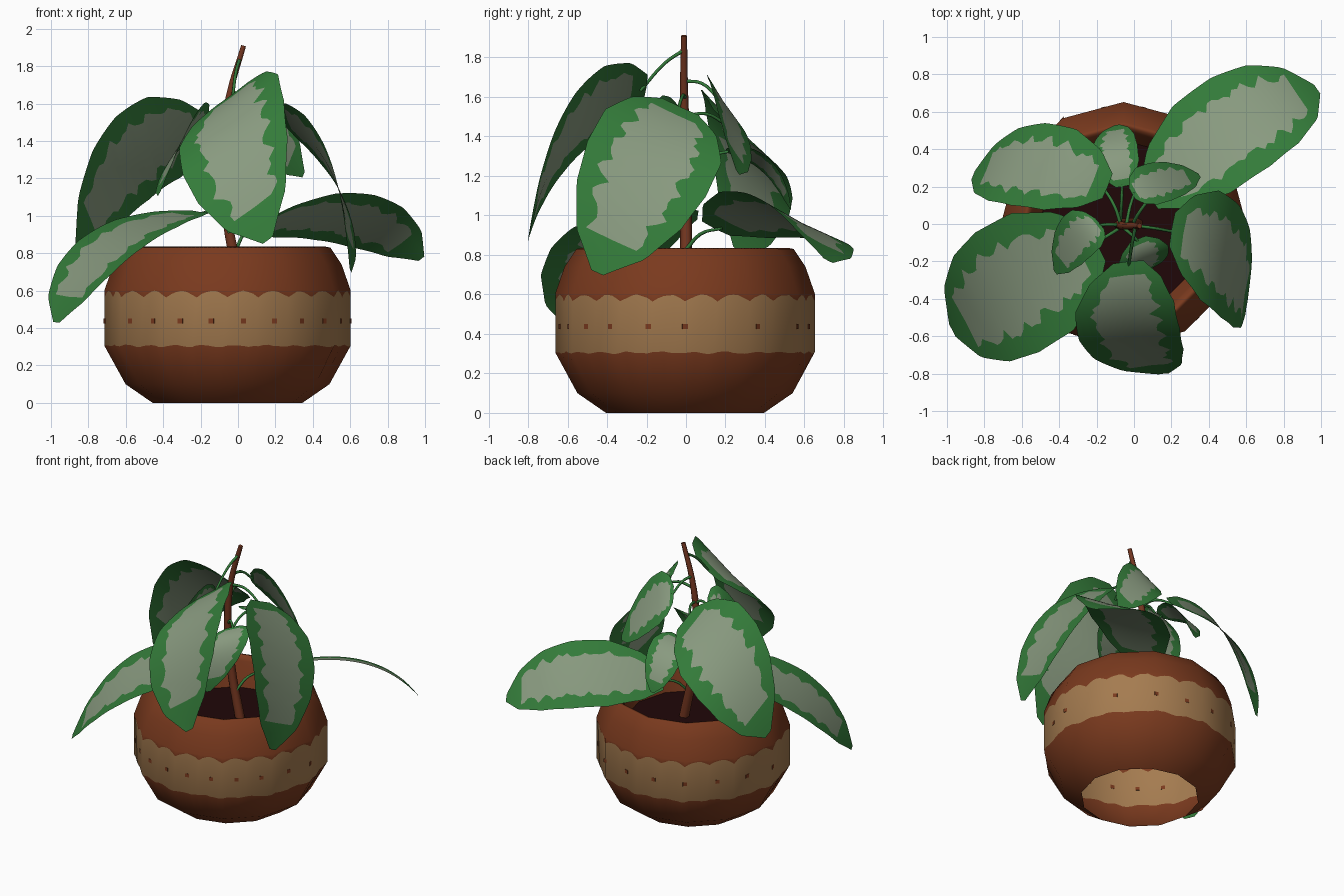
import bpy, bmesh, math, random
from mathutils import Vector, Matrix

random.seed(4)
if "Cube" in bpy.data.objects:
    bpy.data.objects.remove(bpy.data.objects["Cube"])


def material(name, rgb):
    m = bpy.data.materials.new(name)
    m.use_nodes = True
    m.diffuse_color = (*rgb, 1)
    node = m.node_tree.nodes["Principled BSDF"]
    node.inputs["Base Color"].default_value = (*rgb, 1)
    node.inputs["Roughness"].default_value = 0.9
    return m


CLAY = material("clay brown", (0.195, 0.042, 0.013))
TAN = material("tan band", (0.375, 0.2, 0.08))
SOIL = material("dark soil", (0.014, 0.002, 0.0025))
BARK = material("stem brown", (0.17, 0.036, 0.014))
GREEN = material("leaf green", (0.034, 0.2, 0.042))
PALE = material("leaf pale centre", (0.25, 0.325, 0.215))

POT = Vector((-0.056, -0.005, 0))


def finish(name, bm, mats, smooth=True):
    me = bpy.data.meshes.new(name)
    bm.to_mesh(me)
    bm.free()
    for m in mats:
        me.materials.append(m)
    for p in me.polygons:
        p.use_smooth = smooth
    ob = bpy.data.objects.new(name, me)
    bpy.context.collection.objects.link(ob)
    return ob


def facet(r, a):
    """Radius of a twelve-sided outline at angle a."""
    half = math.pi / 12
    return r * math.cos(half) / math.cos(a % (2 * half) - half)


# Pot wall: twelve-sided, open underneath, with a scalloped tan band
def make_pot():
    profile = [(0.40, 0), (0.545, 0.1), (0.657, 0.305), (0.657, 0.565), (0.657, 0.605),
               (0.61, 0.74), (0.55, 0.83), (0.525, 0.835), (0.50, 0.8), (0.45, 0.62)]
    n = 144
    bm = bmesh.new()
    rings, normals = [], []
    for i, (r, z) in enumerate(profile):
        r0, z0 = profile[max(i - 1, 0)]
        r1, z1 = profile[min(i + 1, len(profile) - 1)]
        ring = []
        for k in range(n):
            a = k * math.tau / n
            wave = 0
            if i == 2:
                wave = 0.005 * math.sin(24 * a) + random.uniform(-0.003, 0.003)
            if i == 3:
                wave = 0.033 * abs(math.sin(12 * a)) + random.uniform(-0.003, 0.003)
            rr = facet(r, a)
            ring.append(bm.verts.new(POT + Vector((rr * math.cos(a), rr * math.sin(a), z + wave))))
            normals.append(Vector(((z1 - z0) * math.cos(a), (z1 - z0) * math.sin(a), r0 - r1)).normalized())
        rings.append(ring)
    for i in range(len(rings) - 1):
        for k in range(n):
            j = (k + 1) % n
            f = bm.faces.new((rings[i][k], rings[i][j], rings[i + 1][j], rings[i + 1][k]))
            f.material_index = 1 if i == 2 else 0
    pot = finish("pot", bm, [CLAY, TAN])
    pot.data.normals_split_custom_set_from_vertices(normals)


make_pot()

# Soil
bm = bmesh.new()
bmesh.ops.create_circle(bm, cap_ends=True, segments=12, radius=0.46,
                        matrix=Matrix.Translation(POT + Vector((0, 0, 0.625))))
finish("soil", bm, [SOIL], False)

# Small square dots around the band, showing on both faces of the wall
bm = bmesh.new()
angles = [-144 + 15.4 * i for i in range(8)] + [-17, 0, 35] + [60 + 20 * i for i in range(7)]
for deg in angles:
    a = math.radians(deg)
    flat = (math.floor(deg / 30) + 0.5) * math.pi / 6
    rr = facet(0.657, a)
    place = (Matrix.Translation(POT + Vector((rr * math.cos(a), rr * math.sin(a), 0.437)))
             @ Matrix.Rotation(flat, 4, "Z") @ Matrix.Diagonal((0.004, 0.028, 0.026, 1)))
    bmesh.ops.create_cube(bm, size=1, matrix=place)
finish("band_dots", bm, [CLAY], False)


# Stem and stalks: tapered tubes along a path
def tube(name, path, radius, tip, mat):
    cu = bpy.data.curves.new(name, "CURVE")
    cu.dimensions = "3D"
    cu.bevel_depth = radius
    cu.bevel_resolution = 1
    cu.resolution_u = 4
    cu.use_fill_caps = True
    sp = cu.splines.new("BEZIER")
    sp.bezier_points.add(len(path) - 1)
    for i, (bp, co) in enumerate(zip(sp.bezier_points, path)):
        bp.co = co
        bp.radius = 1 + (tip - 1) * i / (len(path) - 1)
        bp.handle_left_type = bp.handle_right_type = "AUTO"
    cu.materials.append(mat)
    ob = bpy.data.objects.new(name, cu)
    bpy.context.collection.objects.link(ob)


tube("stem", [(0.02, 0, 0.6), (-0.06, 0, 1.0), (-0.08, -0.005, 1.4),
              (-0.045, -0.01, 1.65), (0.03, -0.01, 1.91)], 0.034, 0.45, BARK)

OUTLINE = [(0, 0.3), (0.1, 0.7), (0.28, 0.98), (0.5, 1), (0.7, 0.88), (0.88, 0.58), (1, 0.1)]


def width_at(t):
    for (t0, w0), (t1, w1) in zip(OUTLINE, OUTLINE[1:]):
        if t <= t1:
            return w0 + (w1 - w0) * (t - t0) / (t1 - t0)
    return OUTLINE[-1][1]


# Leaf: arched midrib, half-width vector, green margin with a ragged pale centre
def leaf(name, base, mid, tip, half, stalk_z, stalk_x):
    base, mid, tip, half = map(Vector, (base, mid, tip, half))
    rows = 36
    up = (tip - base).cross(half).normalized()
    if up.z < 0:
        up = -up
    bm = bmesh.new()
    grid = []
    for i in range(rows + 1):
        t = i / rows
        spine = (base * (2 * (t - 0.5) * (t - 1)) + mid * (4 * t * (1 - t))
                 + tip * (2 * t * (t - 0.5)))
        w = width_at(t)
        row = []
        for side in (-1, -0.6, 0, 0.6, 1):
            s = side
            if abs(side) == 0.6:
                s *= 1 + 0.12 * math.sin(i * 1.3 + side) + random.uniform(-0.13, 0.13)
            row.append(bm.verts.new(spine + half * (s * w) + up * (0.04 * abs(s) * w * half.length)))
        grid.append(row)
    for i in range(rows):
        for c in range(4):
            f = bm.faces.new((grid[i][c], grid[i][c + 1], grid[i + 1][c + 1], grid[i + 1][c]))
            f.material_index = int(c in (1, 2) and 0.08 < i / rows < 0.85)
    bmesh.ops.recalc_face_normals(bm, faces=bm.faces[:])
    bm.normal_update()
    if sum(f.normal.dot(up) for f in bm.faces) < 0:
        bmesh.ops.reverse_faces(bm, faces=bm.faces[:])
    finish(name, bm, [GREEN, PALE])
    start = Vector((stalk_x, -0.005, stalk_z))
    bend = (start + base) / 2 + Vector((0, 0, 0.03))
    tube(name + "_stalk", [start, bend, base + (mid - base) * 0.08], 0.01, 0.8, GREEN)


leaf("back_left_leaf", (0.08, 0.15, 0.93), (0.57, 0.54, 0.98), (0.98, 0.72, 0.77),
     (0.16, -0.235, 0.12), 0.82, -0.01)
leaf("front_right_leaf", (-0.2, -0.1, 1.02), (-0.67, -0.36, 0.84), (-0.97, -0.57, 0.43),
     (-0.17, 0.32, 0.02), 0.95, -0.05)
leaf("back_right_leaf", (-0.14, 0.2, 1.47), (-0.56, 0.31, 1.3), (-0.86, 0.26, 0.82),
     (0.09, 0.22, -0.22), 1.5, -0.07)
leaf("front_leaf", (-0.03, -0.2, 1.65), (-0.02, -0.58, 1.41), (0.16, -0.8, 0.87),
     (0.27, 0.03, 0.2), 1.84, 0.01)
leaf("left_leaf", (0.2, -0.03, 1.55), (0.5, -0.2, 1.23), (0.6, -0.45, 0.71),
     (0.05, 0.3, -0.14), 1.6, -0.05)
leaf("small_back_leaf", (-0.01, 0.16, 1.6), (0.14, 0.22, 1.5), (0.35, 0.26, 1.22),
     (0.06, -0.1, 0.15), 1.68, -0.04)
leaf("small_right_leaf", (-0.18, 0.0, 1.5), (-0.3, -0.07, 1.4), (-0.42, -0.26, 1.12),
     (-0.08, 0.1, -0.14), 1.48, -0.07)
leaf("lower_back_leaf", (-0.06, 0.2, 1.33), (-0.1, 0.4, 1.25), (-0.09, 0.53, 1.03),
     (0.12, 0.02, 0.03), 1.2, -0.075)
leaf("lower_front_leaf", (0.02, -0.08, 1.33), (0.04, -0.22, 1.22), (-0.04, -0.29, 0.91),
     (0.14, 0.06, 0.05), 1.3, -0.08)
